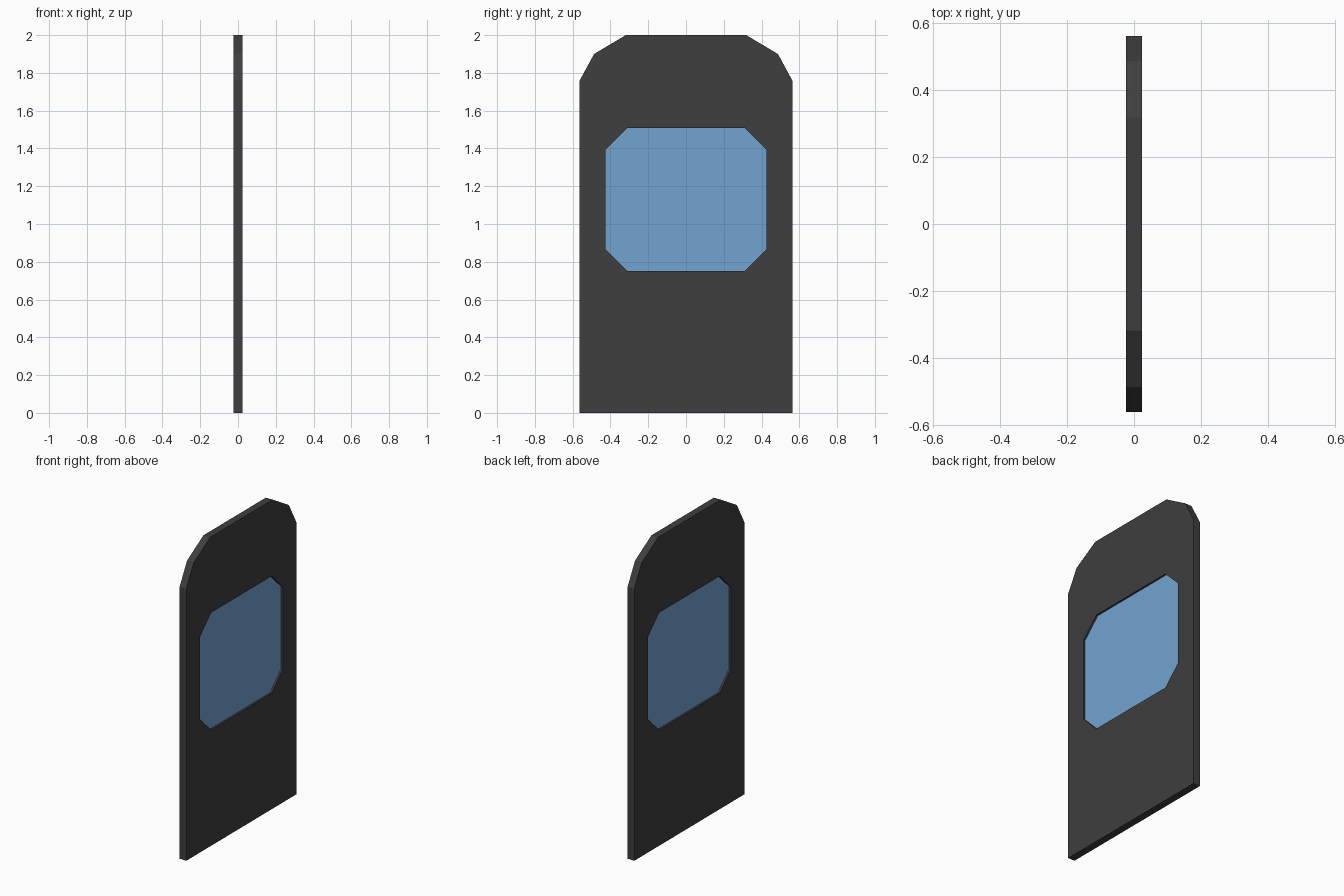
import bpy
import bmesh

if "Cube" in bpy.data.objects:
    bpy.data.objects.remove(bpy.data.objects["Cube"])


def material(name, rgb):
    mat = bpy.data.materials.new(name)
    mat.diffuse_color = (*rgb, 1.0)
    mat.use_nodes = True
    mat.node_tree.nodes["Principled BSDF"].inputs["Base Color"].default_value = mat.diffuse_color
    return mat


def mirrored(half):
    """Close a right-hand (y, z) profile, listed bottom to top, into a loop."""
    return half + [(-y, z) for y, z in reversed(half)]


def make_object(name, bm, mat):
    bmesh.ops.recalc_face_normals(bm, faces=bm.faces)
    mesh = bpy.data.meshes.new(name)
    bm.to_mesh(mesh)
    bm.free()
    mesh.materials.append(mat)
    obj = bpy.data.objects.new(name, mesh)
    bpy.context.collection.objects.link(obj)
    return obj


def loop(bm, pts, x):
    return [bm.verts.new((x, y, z)) for y, z in pts]


def bridge(bm, a, b):
    n = len(a)
    for i in range(n):
        j = (i + 1) % n
        bm.faces.new((a[i], a[j], b[j], b[i]))


charcoal = material("charcoal", (0.049, 0.049, 0.049))
blue = material("glass blue", (0.170, 0.370, 0.640))

outline = mirrored([(0.5625, 0.0), (0.5625, 1.76), (0.487, 1.90), (0.319, 2.0)])
window = mirrored([(0.31, 0.75), (0.425, 0.865), (0.425, 1.393), (0.31, 1.508)])

# Door panel with a chamfered window opening
T = 0.024
bm = bmesh.new()
loops = [loop(bm, outline, T), loop(bm, window, T),
         loop(bm, window, -T), loop(bm, outline, -T)]
for k in range(4):
    bridge(bm, loops[k], loops[(k + 1) % 4])
make_object("door_panel", bm, charcoal)

# Window pane, recessed on both sides
G = 0.012
bm = bmesh.new()
front, back = loop(bm, window, G), loop(bm, window, -G)
bridge(bm, front, back)
bm.faces.new(front)
bm.faces.new(back)
make_object("window_pane", bm, blue)
